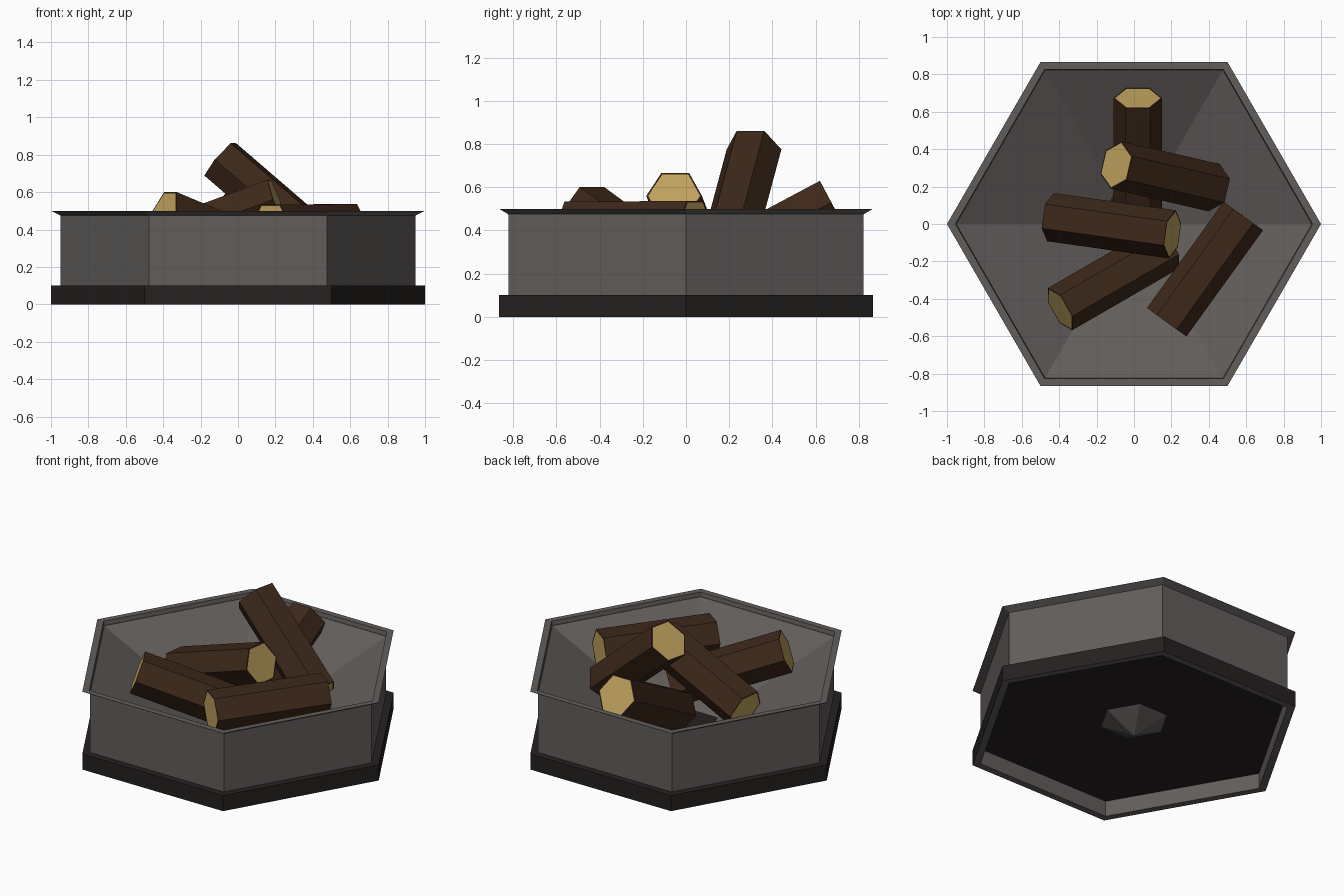
import bpy, bmesh
from math import cos, sin, radians, tau
from mathutils import Vector

if "Cube" in bpy.data.objects:
    bpy.data.objects.remove(bpy.data.objects["Cube"])


def material(name, rgb):
    m = bpy.data.materials.new(name)
    m.diffuse_color = (*rgb, 1)
    m.use_nodes = True
    m.node_tree.nodes["Principled BSDF"].inputs["Base Color"].default_value = m.diffuse_color
    return m


STONE = material("stone", (0.12, 0.11, 0.105))
DARK = material("dark_stone", (0.018, 0.015, 0.014))
BARK = material("bark", (0.047, 0.021, 0.010))
CUT = material("cut_wood", (0.52, 0.36, 0.11))


def finish(name, bm, *mats):
    me = bpy.data.meshes.new(name)
    bm.to_mesh(me)
    bm.free()
    for m in mats:
        me.materials.append(m)
    ob = bpy.data.objects.new(name, me)
    bpy.context.collection.objects.link(ob)
    return ob


def hex_lathe(name, profile, mat):
    """Sweep a (radius, z) profile around six corners; radius 0 makes a tip."""
    bm = bmesh.new()
    rings = []
    for r, z in profile:
        n = 6 if r > 0 else 1
        rings.append([bm.verts.new((r * cos(i * tau / 6), r * sin(i * tau / 6), z))
                      for i in range(n)])
    for a, b in zip(rings, rings[1:]):
        for i in range(6):
            j = (i + 1) % 6
            if len(b) == 1:
                bm.faces.new((a[i], a[j], b[0]))
            else:
                bm.faces.new((a[i], a[j], b[j], b[i]))
    return finish(name, bm, mat)


def log(name, start, heading, pitch, length=0.7, r=0.13):
    """Hexagonal log with a flat top, running from the centre of one end."""
    h, p = radians(heading), radians(pitch)
    d = Vector((cos(h) * cos(p), sin(h) * cos(p), sin(p)))
    side = d.cross(Vector((0, 0, 1))).normalized()
    up = side.cross(d)
    bm = bmesh.new()
    ends = [[bm.verts.new(Vector(start) + d * t
                          + (side * cos(i * tau / 6) + up * sin(i * tau / 6)) * r)
             for i in range(6)] for t in (0, length)]
    for i in range(6):
        j = (i + 1) % 6
        bm.faces.new((ends[0][i], ends[0][j], ends[1][j], ends[1][i]))
    caps = [bm.faces.new(e) for e in ends]
    bmesh.ops.recalc_face_normals(bm, faces=bm.faces)
    # thin bark rim around the pale cut face
    bmesh.ops.inset_individual(bm, faces=caps, thickness=0.009)
    for f in caps:
        f.material_index = 1
    return finish(name, bm, BARK, CUT)


# Plinth and its grey underside ring
hex_lathe("base_plinth", [(1, 0), (1, 0.1), (0, 0.1)], DARK)
hex_lathe("foot_ring", [(0.95, 0.1), (0.95, 0), (1, 0)], STONE)

# Walls, flared rim and sunken pyramid whose tip pokes through the plinth
hex_lathe("fire_bowl", [(0.95, 0.1), (0.95, 0.475), (1, 0.5), (0.955, 0.5),
                        (0.95, 0.472), (0, 0)], STONE)

# Pile of logs: end centre, heading, pitch
log("back_log", (0.02, 0.673, 0.53), -90, -28)
log("leaning_log", (-0.095, 0.315, 0.775), -13, -40)
log("middle_log", (0.205, -0.055, 0.56), 172, -20)
log("front_left_log", (-0.395, -0.455, 0.495), 30, -20)
log("right_log", (0.175, -0.525, 0.42), 54.2, 0.3)
